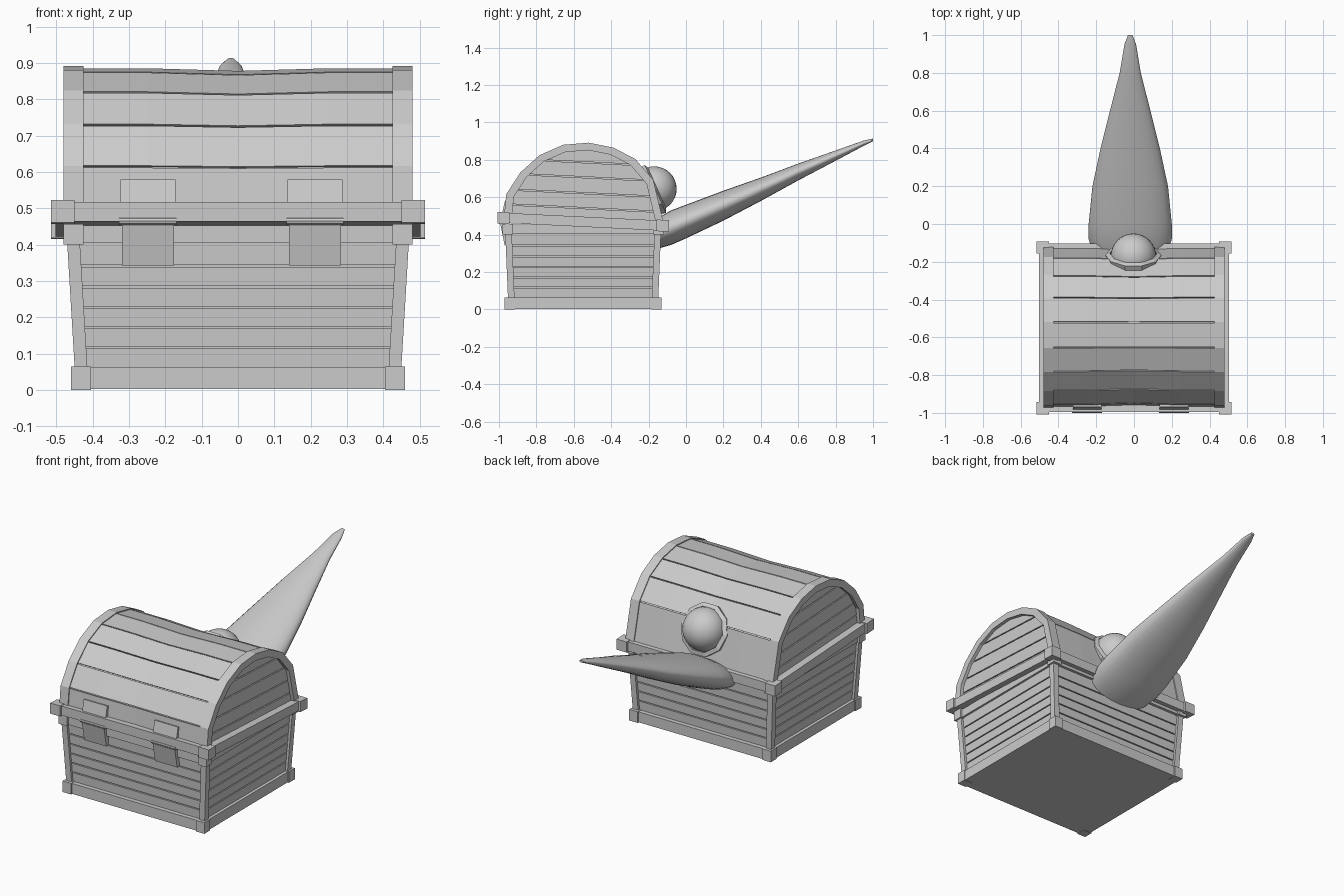
import bpy, bmesh, math
from mathutils import Vector, Matrix

cube = bpy.data.objects.get("Cube")
if cube:
    bpy.data.objects.remove(cube, do_unlink=True)

grey = bpy.data.materials.new("plain_grey")
grey.use_nodes = True
COLOUR = (0.6, 0.6, 0.6, 1)
grey.diffuse_color = COLOUR
grey.node_tree.nodes["Principled BSDF"].inputs["Base Color"].default_value = COLOUR

CY = -0.55       # middle of the chest in depth
TILT = -0.049    # slope of the lid from front to back


def finish(name, bm, smooth=False):
    bmesh.ops.recalc_face_normals(bm, faces=bm.faces)
    mesh = bpy.data.meshes.new(name)
    bm.to_mesh(mesh)
    bm.free()
    mesh.materials.append(grey)
    for p in mesh.polygons:
        p.use_smooth = smooth
    ob = bpy.data.objects.new(name, mesh)
    bpy.context.collection.objects.link(ob)
    return ob


def loft(bm, rings, caps=True):
    """Skin a list of equally long closed rings."""
    loops = [[bm.verts.new(p) for p in r] for r in rings]
    for a, b in zip(loops, loops[1:]):
        n = len(a)
        for i in range(n):
            j = (i + 1) % n
            bm.faces.new((a[i], a[j], b[j], b[i]))
    if caps:
        bm.faces.new(loops[0])
        bm.faces.new(loops[-1])


def rect(x0, x1, y0, y1, z):
    return [(x0, y0, z), (x1, y0, z), (x1, y1, z), (x0, y1, z)]


def box(bm, x0, x1, y0, y1, z0, z1):
    loft(bm, [rect(x0, x1, y0, y1, z0), rect(x0, x1, y0, y1, z1)])


def trim(name, hx, hy, z0, z1, corner, step, tilt=0.0):
    """Rectangular course with proud corner blocks, optionally sloped."""
    bm = bmesh.new()
    box(bm, -hx + step, hx - step, CY - hy + step, CY + hy - step, z0 + step / 3, z1 - step / 3)
    for sx in (-1, 1):
        for sy in (-1, 1):
            xs = sorted((sx * hx, sx * (hx - corner)))
            ys = sorted((CY + sy * hy, CY + sy * (hy - corner)))
            box(bm, *xs, *ys, z0, z1)
    for v in bm.verts:
        v.co.z += tilt * (v.co.y - CY)
    return finish(name, bm)


# Base plinth, body rim and sloping lid rim
trim("base_plinth", 0.46, 0.42, 0, 0.065, 0.055, 0.006)
trim("body_rim", 0.48, 0.43, 0.40, 0.457, 0.055, 0.012)
trim("lid_rim", 0.515, 0.458, 0.438, 0.50, 0.065, 0.012, TILT)


# Tapered body: core, planks and corner posts
def half(z, inset):
    t = (z - 0.065) / 0.335
    return 0.45 + 0.02 * t - inset, 0.402 + 0.014 * t - inset


def tapered(bm, z0, z1, inset):
    rings = []
    for z in (z0, z1):
        hx, hy = half(z, inset)
        rings.append(rect(-hx, hx, CY - hy, CY + hy, z))
    loft(bm, rings)


bm = bmesh.new()
tapered(bm, 0.03, 0.43, 0.026)
finish("body_core", bm)
seams = [0.062, 0.12, 0.175, 0.23, 0.286, 0.345, 0.42]
bm = bmesh.new()
for lo, hi in zip(seams, seams[1:]):
    tapered(bm, lo, hi - 0.006, 0.014)
finish("body_planks", bm)
bm = bmesh.new()
for sx in (-1, 1):
    for sy in (-1, 1):
        rings = []
        for z in (0.05, 0.42):
            hx, hy = half(z, 0)
            rings.append(rect(sx * hx, sx * (hx - 0.035), CY + sy * hy, CY + sy * (hy - 0.035), z))
        loft(bm, rings)
finish("corner_posts", bm)

# Lid profile (y, z), seams at the corners
PROFILE = [(-0.968, 0.49), (-0.955, 0.615), (-0.88, 0.73), (-0.78, 0.82), (-0.655, 0.875),
           (-0.52, 0.886), (-0.39, 0.86), (-0.275, 0.80), (-0.18, 0.69), (-0.125, 0.46)]
MID = Vector((-0.545, 0.48))


def scaled(points, s):
    return [MID + (Vector(p) - MID) * s for p in points]


def sag(x):
    return 1 - 0.018 * max(0, 1 - abs(x) / 0.25)


def prism(bm, points, xs, bend=False):
    loft(bm, [[(x, p[0], p[1]) for p in scaled(points, sag(x) if bend else 1)] for x in xs])


STATIONS = [-0.425, -0.25, -0.125, 0, 0.125, 0.25, 0.425]
bm = bmesh.new()
prism(bm, scaled(PROFILE, 0.975), [-0.44] + STATIONS[1:-1] + [0.44], True)
finish("lid_core", bm)

bm = bmesh.new()
for a, b in zip(PROFILE, PROFILE[1:]):
    a, b = Vector(a), Vector(b)
    gap = (b - a).normalized() * 0.003
    quad = [a + gap, b - gap] + scaled([b - gap, a + gap], 0.95)
    prism(bm, quad, STATIONS, True)
finish("lid_planks", bm)

bm = bmesh.new()
arch = scaled(PROFILE, 1.014) + scaled(PROFILE, 0.915)[::-1]
for s in (-1, 1):
    prism(bm, arch, [s * 0.425, s * 0.48])
finish("lid_end_bands", bm)

# Planked end walls of the lid, cut along the lid slope
normal = Vector((0, -TILT, 1)).normalized()
rows = [0.46, 0.545, 0.625, 0.71, 0.79, 0.90]
for side, s in (("left", 1), ("right", -1)):
    whole = bmesh.new()
    for lo, hi in zip(rows, rows[1:]):
        bm = bmesh.new()
        prism(bm, scaled(PROFILE, 0.925), [s * 0.43, s * 0.46])
        for z, sign in ((lo, -1), (hi - 0.006, 1)):
            cut = bmesh.ops.bisect_plane(
                bm, geom=bm.verts[:] + bm.edges[:] + bm.faces[:], plane_co=(0, CY, z),
                plane_no=normal * sign, clear_outer=True)
            edges = [e for e in cut["geom_cut"] if isinstance(e, bmesh.types.BMEdge)]
            if edges:
                bmesh.ops.holes_fill(bm, edges=edges, sides=0)
        part = bpy.data.meshes.new("row")
        bm.to_mesh(part)
        bm.free()
        whole.from_mesh(part)
        bpy.data.meshes.remove(part)
    finish("lid_end_planks_" + side, whole)

# Two hinged clasps on the front
for side, cx in (("left", 0.212), ("right", -0.248)):
    bm = bmesh.new()
    prism(bm, [(-0.995, 0.463), (-0.968, 0.58), (-0.94, 0.575), (-0.95, 0.463)],
          [cx - 0.076, cx + 0.076])
    prism(bm, [(-0.993, 0.46), (-0.97, 0.343), (-0.94, 0.345), (-0.95, 0.46)],
          [cx - 0.072, cx + 0.072])
    pin = Matrix.Translation((cx, -0.988, 0.465)) @ Matrix.Rotation(math.pi / 2, 4, 'Y')
    bmesh.ops.create_cone(bm, cap_ends=True, segments=10, radius1=0.012, radius2=0.012,
                          depth=0.158, matrix=pin)
    finish("clasp_" + side, bm)

# Eye and its faceted socket on the back of the lid
bm = bmesh.new()
bmesh.ops.create_uvsphere(bm, u_segments=32, v_segments=16, radius=0.12,
                          matrix=Matrix.Translation((-0.003, -0.17, 0.645)))
finish("eye", bm, True)
bm = bmesh.new()
tilt = Matrix.Translation((-0.003, -0.175, 0.64)) @ Matrix.Rotation(math.radians(-66), 4, 'X')
rings = []
for r, h in ((0.135, -0.05), (0.148, 0.012), (0.125, 0.022), (0.11, -0.05)):
    rings.append([tilt @ Vector((r * math.cos(i * math.tau / 10), r * math.sin(i * math.tau / 10), h))
                  for i in range(10)])
loft(bm, rings + [rings[0]], caps=False)
bmesh.ops.remove_doubles(bm, verts=bm.verts, dist=0.0001)
finish("eye_socket", bm)

# Long tapering tongue: (y, half width, bottom, top)
SECTIONS = [(-0.15, 0.20, 0.325, 0.49), (-0.08, 0.22, 0.345, 0.53), (0, 0.22, 0.38, 0.56),
            (0.2, 0.20, 0.475, 0.635), (0.4, 0.157, 0.58, 0.705), (0.6, 0.107, 0.69, 0.78),
            (0.8, 0.056, 0.795, 0.85), (0.95, 0.031, 0.875, 0.903), (1.0, 0.012, 0.9, 0.914)]
bm = bmesh.new()
rings = []
for y, w, lo, hi in SECTIONS:
    angles = [i * math.tau / 24 for i in range(24)]
    rings.append([(-0.02 + w * math.cos(a), y, (lo + hi) / 2 + (hi - lo) / 2 * math.sin(a))
                  for a in angles])
loft(bm, rings)
tongue = finish("tongue", bm, True)
bpy.context.view_layer.objects.active = tongue
tongue.select_set(True)
bpy.ops.object.shade_smooth_by_angle(angle=math.radians(50))
